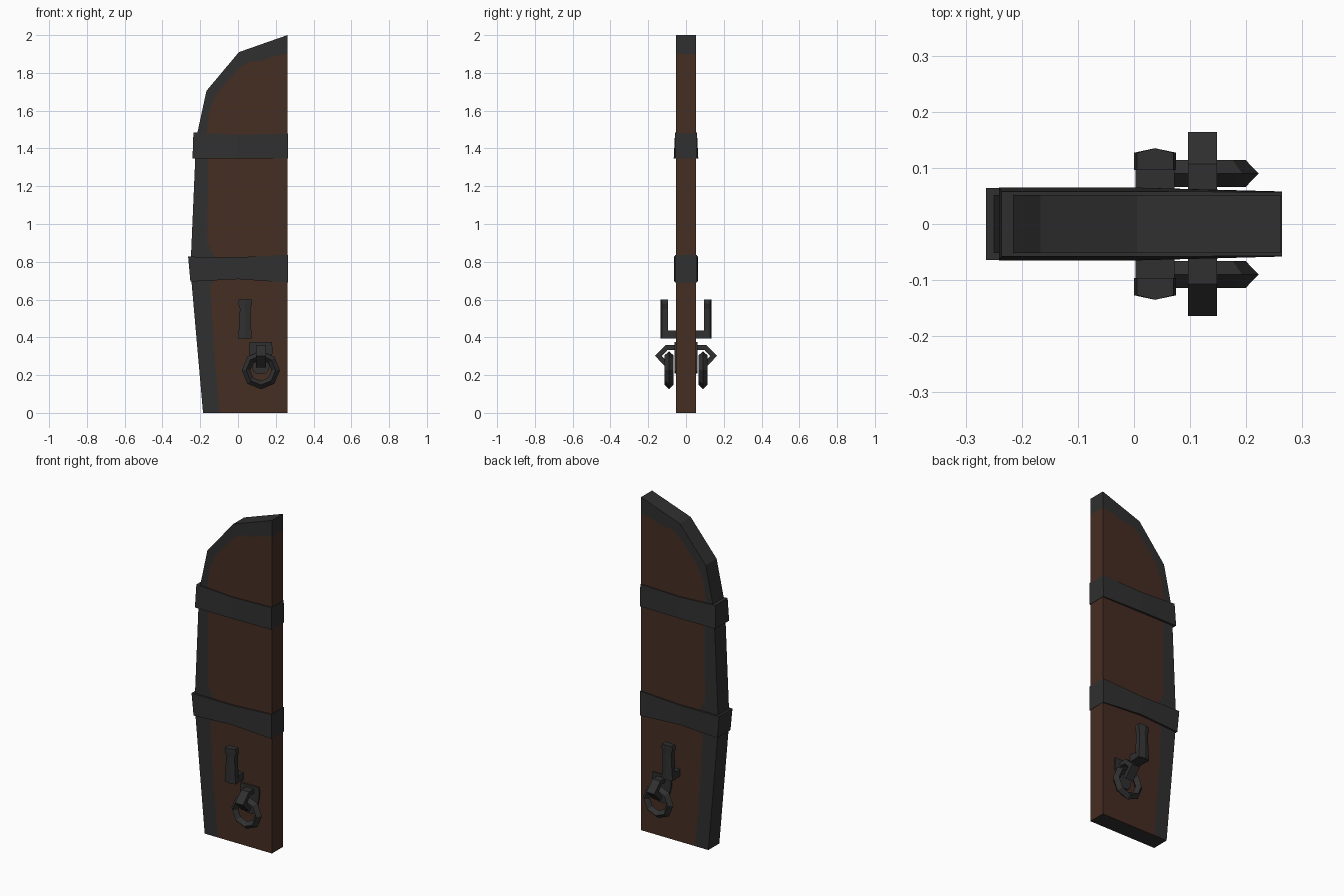
import bpy, bmesh, math
from mathutils import Vector

if "Cube" in bpy.data.objects:
    bpy.data.objects.remove(bpy.data.objects["Cube"])


def material(name, rgb):
    m = bpy.data.materials.new(name)
    m.diffuse_color = (*rgb, 1)
    m.use_nodes = True
    m.node_tree.nodes["Principled BSDF"].inputs["Base Color"].default_value = m.diffuse_color
    return m


IRON = material("dark_iron", (0.029, 0.029, 0.029))
WOOD = material("brown_wood", (0.060, 0.026, 0.016))


def finish(bm, name, mats, mirror=False):
    bmesh.ops.recalc_face_normals(bm, faces=bm.faces)
    me = bpy.data.meshes.new(name)
    bm.to_mesh(me)
    bm.free()
    for m in mats:
        me.materials.append(m)
    ob = bpy.data.objects.new(name, me)
    bpy.context.collection.objects.link(ob)
    if mirror:  # same fitting on both faces of the door
        mod = ob.modifiers.new("both_sides", 'MIRROR')
        mod.use_axis = (False, True, False)
        mod.use_clip = False
        mod.use_mirror_merge = False
    return ob


def loft(name, sections, mirror=False, closed=False):
    """Skin a row of equal-length sections, capping the ends unless closed."""
    bm = bmesh.new()
    rows = [[bm.verts.new(p) for p in s] for s in sections]
    n = len(rows[0])
    pairs = list(zip(rows, rows[1:])) + ([(rows[-1], rows[0])] if closed else [])
    for a, b in pairs:
        for i in range(n):
            j = (i + 1) % n
            bm.faces.new((a[i], a[j], b[j], b[i]))
    if not closed:
        bm.faces.new(rows[0])
        bm.faces.new(rows[-1])
    return finish(bm, name, [IRON], mirror)


# Door slab: outer outline and the inner edge of the iron rim
R, T = 0.262, 0.052
outer = [(-0.185, 0), (-0.252, 0.76), (-0.222, 1.45), (-0.167, 1.705), (0.005, 1.91), (R, 2.0)]
inner = [(-0.098, 0), (-0.13, 0.38), (-0.147, 0.67), (-0.10, 0.76), (-0.135, 0.845),
         (-0.162, 0.90), (-0.158, 1.33), (-0.166, 1.49), (-0.152, 1.60), (-0.11, 1.695),
         (0.01, 1.83), (0.06, 1.86), (0.13, 1.865), (0.19, 1.89), (R, 1.90)]
bm = bmesh.new()
vo = [bm.verts.new((x, -T, z)) for x, z in outer]
vi = [bm.verts.new((x, -T, z)) for x, z in inner]
corner = bm.verts.new((R, -T, 0))
bm.faces.new(vo + vi[::-1])
bm.faces.new(vi + [corner]).material_index = 1
ext = bmesh.ops.extrude_face_region(bm, geom=bm.faces[:], use_keep_orig=True)
bmesh.ops.translate(bm, vec=(0, 2 * T, 0),
                    verts=[g for g in ext["geom"] if isinstance(g, bmesh.types.BMVert)])
bmesh.ops.recalc_face_normals(bm, faces=bm.faces)
bm.normal_update()
for f in bm.faces:
    if abs(f.normal.y) < 0.5:  # edge faces: wood only on the straight side
        f.material_index = int(f.normal.x > 0.9 and f.calc_center_median().z < 1.5)
finish(bm, "door_slab", [IRON, WOOD])


# Iron straps: columns of (x bottom, z bottom, half depth, x top, z top, half depth)
def strap(name, columns):
    loft(name, [[(xb, -yb, zb), (xb, yb, zb), (xt, yt, zt), (xt, -yt, zt)]
                for xb, zb, yb, xt, zt, yt in columns])


strap("lower_strap", [(-0.252, 0.695, 0.062, -0.264, 0.827, 0.064),
                      (0.0, 0.708, 0.064, 0.0, 0.824, 0.061),
                      (0.264, 0.69, 0.058, 0.264, 0.837, 0.058)])
strap("upper_strap", [(-0.241, 1.348, 0.065, -0.236, 1.485, 0.058),
                      (0.0, 1.347, 0.065, 0.0, 1.472, 0.058),
                      (0.264, 1.346, 0.058, 0.264, 1.479, 0.057)])

# Upright handle with a narrow waist and ridged face, on a short foot
loft("handle_grip", [[(a, -0.096, z), (b, -0.096, z), (b, -0.127, z),
                      ((a + b) / 2, -0.135, z), (a, -0.127, z)]
                     for a, b, z in [(0.0, 0.074, 0.393), (0.004, 0.07, 0.44),
                                     (0.010, 0.066, 0.55), (0.0, 0.075, 0.58),
                                     (0.005, 0.07, 0.6)]], mirror=True)
loft("handle_foot", [[(0.003, y, 0.393), (0.072, y, 0.393), (0.072, y, 0.435), (0.003, y, 0.435)]
                     for y in (-0.045, -0.10)], mirror=True)

# Knocker back plate
plate = [(0.06, 0.376), (0.18, 0.376), (0.183, 0.32), (0.16, 0.22), (0.145, 0.208),
         (0.095, 0.208), (0.08, 0.22), (0.057, 0.32)]
loft("knocker_plate", [[(x, y, z) for x, z in plate] for y in (-0.045, -0.061)], mirror=True)

# Knocker bracket: bent bar holding the ring
bracket = [(0.05, 0.36), (0.107, 0.36), (0.164, 0.302), (0.105, 0.24), (0.085, 0.256),
           (0.128, 0.302), (0.097, 0.334), (0.05, 0.334)]
loft("knocker_bracket", [[(x, -y, z) for y, z in bracket] for x in (0.096, 0.148)], mirror=True)

# Eight-sided ring with a diamond cross-section
centre = Vector((0.121, -0.09, 0.226))
ring = []
for i in range(8):
    a = math.tau * i / 8
    out = Vector((math.cos(a), 0, math.sin(a)))
    ring.append([centre + out * 0.101, centre + out * 0.078 + Vector((0, 0.024, 0)),
                 centre + out * 0.056, centre + out * 0.078 - Vector((0, 0.024, 0))])
loft("knocker_ring", ring, mirror=True, closed=True)
